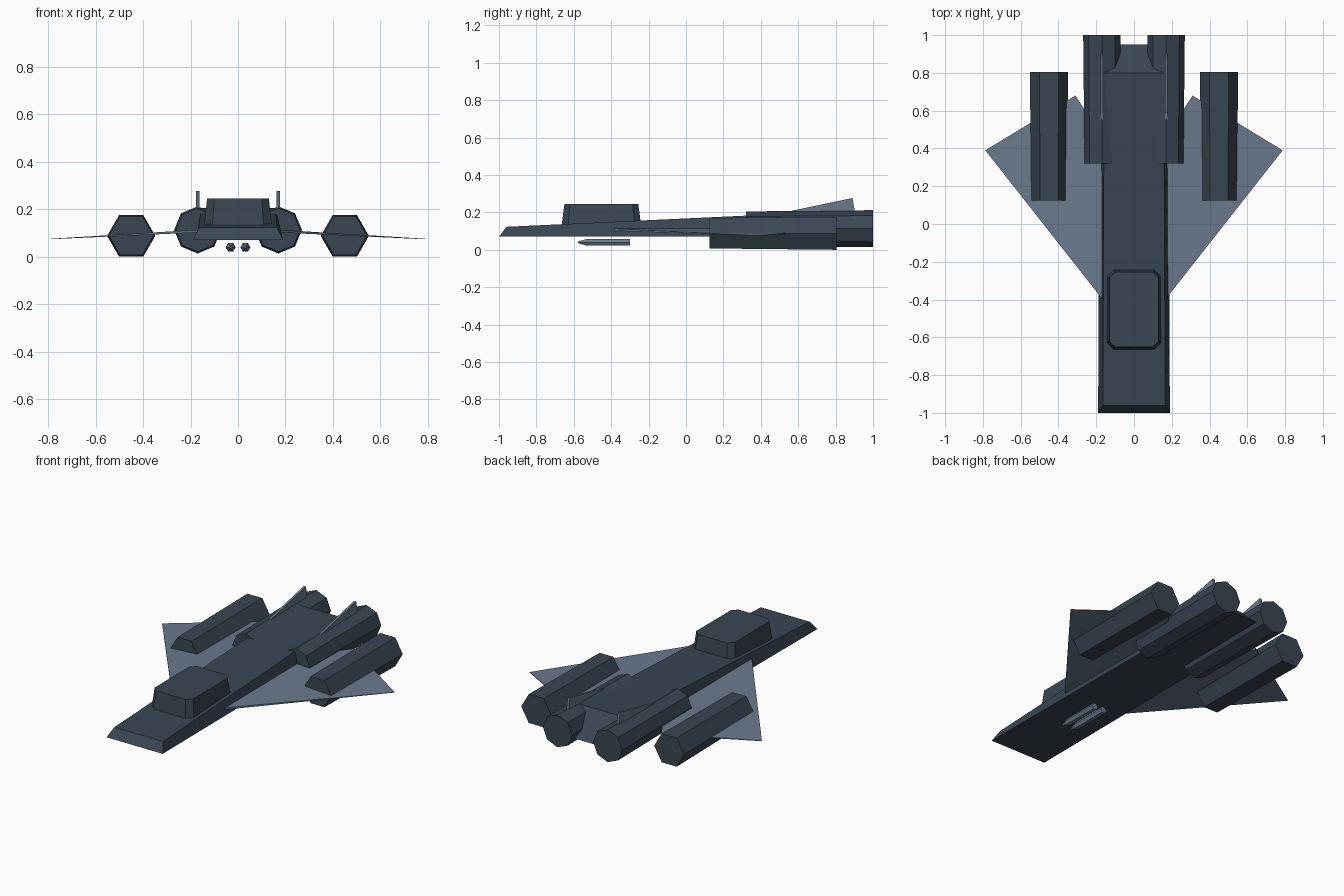
import bpy, bmesh, math

if "Cube" in bpy.data.objects:
    bpy.data.objects.remove(bpy.data.objects["Cube"])


def material(name, rgb):
    m = bpy.data.materials.new(name)
    m.diffuse_color = (*rgb, 1)
    m.use_nodes = True
    m.node_tree.nodes["Principled BSDF"].inputs["Base Color"].default_value = m.diffuse_color
    return m


HULL = material("dark slate hull", (0.042, 0.062, 0.088))
WING = material("light slate blue", (0.145, 0.195, 0.270))


def loft(name, rings, mat):
    """Closed solid through rings of equal point count; a single-point ring makes a tip."""
    bm = bmesh.new()
    vs = [[bm.verts.new(p) for p in r] for r in rings]
    n = max(len(r) for r in vs)
    for a, b in zip(vs, vs[1:]):
        for i in range(n):
            j = (i + 1) % n
            if len(a) == 1:
                bm.faces.new((a[0], b[j], b[i]))
            else:
                bm.faces.new((a[i], a[j], b[j], b[i]))
    for r in (vs[0], vs[-1]):
        if len(r) > 2:
            bm.faces.new(r)
    bmesh.ops.recalc_face_normals(bm, faces=bm.faces)
    me = bpy.data.meshes.new(name)
    bm.to_mesh(me)
    bm.free()
    me.materials.append(mat)
    ob = bpy.data.objects.new(name, me)
    bpy.context.collection.objects.link(ob)
    return ob


def ring(x, y, z, r, n):
    """Regular polygon facing along y, with a corner pointing sideways."""
    return [(x + r * math.cos(2 * math.pi * i / n), y, z + r * math.sin(2 * math.pi * i / n))
            for i in range(n)]


def quad(hw, y0, z0, y1, z1, hw1):
    return [(-hw, y0, z0), (hw, y0, z0), (hw1, y1, z1), (-hw1, y1, z1)]


def bevelled(hx, y0, y1, z, c):
    """Rectangle with cut corners at height z."""
    return [(-hx + c, y0, z), (hx - c, y0, z), (hx, y0 + c, z), (hx, y1 - c, z),
            (hx - c, y1, z), (-hx + c, y1, z), (-hx, y1 - c, z), (-hx, y0 + c, z)]


# Wedge fuselage: bottom outline lofted to a rising, smaller top outline
loft("fuselage", [quad(0.19, -1.0, 0.07, 0.95, 0.07, 0.18),
                  quad(0.165, -0.96, 0.123, 0.80, 0.205, 0.158)], HULL)

# Cockpit block with cut corners
loft("cockpit", [bevelled(0.143, -0.665, -0.24, 0.13, 0.035),
                 bevelled(0.130, -0.65, -0.255, 0.245, 0.03)], HULL)

for s, side in ((-1, "left"), (1, "right")):
    # Eight-sided main engine
    loft(side + "_engine", [ring(s * 0.17, 0.32, 0.113, 0.092, 8),
                            ring(s * 0.17, 1.0, 0.113, 0.099, 8)], HULL)

    # Six-sided wing pod
    loft(side + "_wing_pod", [ring(s * 0.45, 0.125, 0.089, 0.094, 6),
                              ring(s * 0.45, 0.805, 0.088, 0.1015, 6)], HULL)

    # Thin drooping delta wing
    outline = [(0.15, -0.42), (0.787, 0.39), (0.31, 0.68), (0.16, 0.45)]
    wing = []
    for d in (-1, 1):
        layer = []
        for x, y in outline:
            t = (x - 0.15) / 0.637
            layer.append((s * x, y, 0.109 - 0.034 * t + d * (0.006 - 0.005 * t)))
        wing.append(layer)
    loft(side + "_wing", wing, WING)

    # Upright tail fin on top of the engine
    fin = [(0.50, 0.195), (0.905, 0.195), (0.89, 0.277)]
    loft(side + "_tail_fin", [[(s * 0.17 + d, y, z) for y, z in fin]
                              for d in (-0.007, 0.007)], WING)

    # Missile hanging below the nose
    loft(side + "_missile", [ring(s * 0.031, -0.578, 0.04, 0.005, 6),
                             ring(s * 0.031, -0.53, 0.04, 0.021, 6),
                             ring(s * 0.031, -0.30, 0.04, 0.021, 6)], WING)
